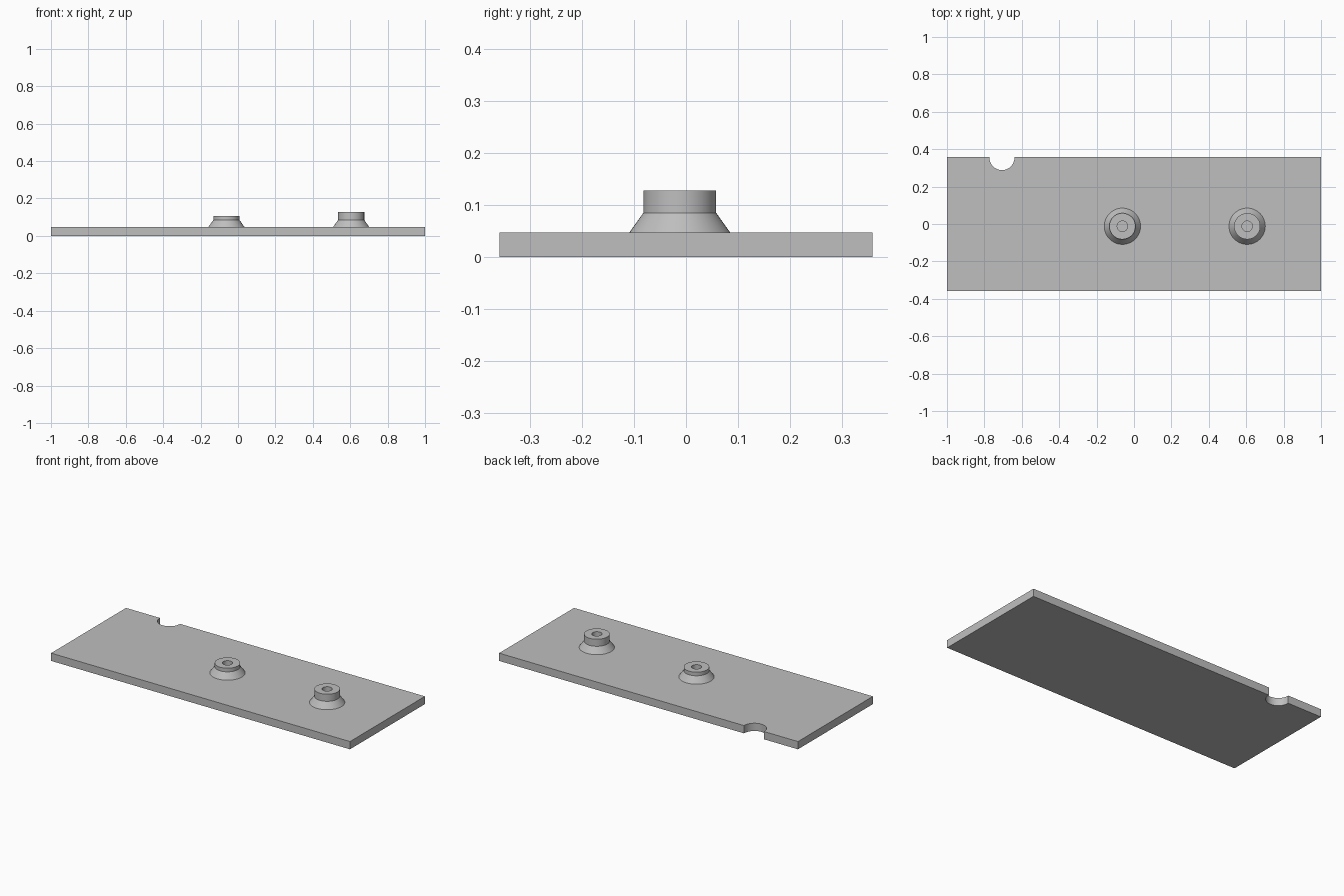
import bpy
import bmesh
from math import pi, sin, cos, radians
from mathutils import Vector

cube = bpy.data.objects.get("Cube")
if cube:
    bpy.data.objects.remove(cube, do_unlink=True)

HALF_X, HALF_Y, THICK = 1.0, 0.358, 0.047

grey = bpy.data.materials.new("plain grey")
grey.use_nodes = True
colour = (0.52, 0.52, 0.52, 1)
grey.diffuse_color = colour
grey.node_tree.nodes["Principled BSDF"].inputs["Base Color"].default_value = colour


def make_object(name, bm, location=(0, 0, 0)):
    bmesh.ops.recalc_face_normals(bm, faces=bm.faces)
    mesh = bpy.data.meshes.new(name)
    bm.to_mesh(mesh)
    bm.free()
    obj = bpy.data.objects.new(name, mesh)
    obj.location = location
    mesh.materials.append(grey)
    bpy.context.collection.objects.link(obj)
    bpy.ops.object.select_all(action="DESELECT")
    obj.select_set(True)
    bpy.context.view_layer.objects.active = obj
    bpy.ops.object.shade_smooth_by_angle(angle=radians(30))
    return obj


# Flat plate with a round-bottomed notch in its back edge
def make_plate(notch_x=-0.706, notch_y=0.355, radius=0.067, steps=24):
    outline = [(-HALF_X, HALF_Y), (-HALF_X, -HALF_Y), (HALF_X, -HALF_Y),
               (HALF_X, HALF_Y), (notch_x + radius, HALF_Y)]
    for i in range(steps + 1):
        a = -pi * i / steps
        outline.append((notch_x + radius * cos(a), notch_y + radius * sin(a)))
    outline.append((notch_x - radius, HALF_Y))
    bm = bmesh.new()
    face = bm.faces.new([bm.verts.new((x, y, 0)) for x, y in outline])
    extruded = bmesh.ops.extrude_face_region(bm, geom=[face], use_keep_orig=True)
    top = [v for v in extruded["geom"] if isinstance(v, bmesh.types.BMVert)]
    bmesh.ops.translate(bm, verts=top, vec=(0, 0, THICK))
    make_object("plate", bm)


# Hollow boss: flared foot, straight neck and a bore down to the plate
def make_boss(name, x, top):
    profile = [(0.097, THICK), (0.07, 0.085), (0.07, top),
               (0.028, top), (0.028, THICK)]
    bm = bmesh.new()
    verts = [bm.verts.new((r, 0, z)) for r, z in profile]
    edges = [bm.edges.new(pair) for pair in zip(verts, verts[1:])]
    bmesh.ops.spin(bm, geom=verts + edges, cent=(0, 0, 0), axis=Vector((0, 0, 1)),
                   angle=2 * pi, steps=48, use_merge=True)
    bmesh.ops.remove_doubles(bm, verts=bm.verts, dist=0.0001)
    make_object(name, bm, (x, -0.012, 0))


make_plate()
make_boss("short_boss", -0.062, 0.107)
make_boss("tall_boss", 0.605, 0.128)
